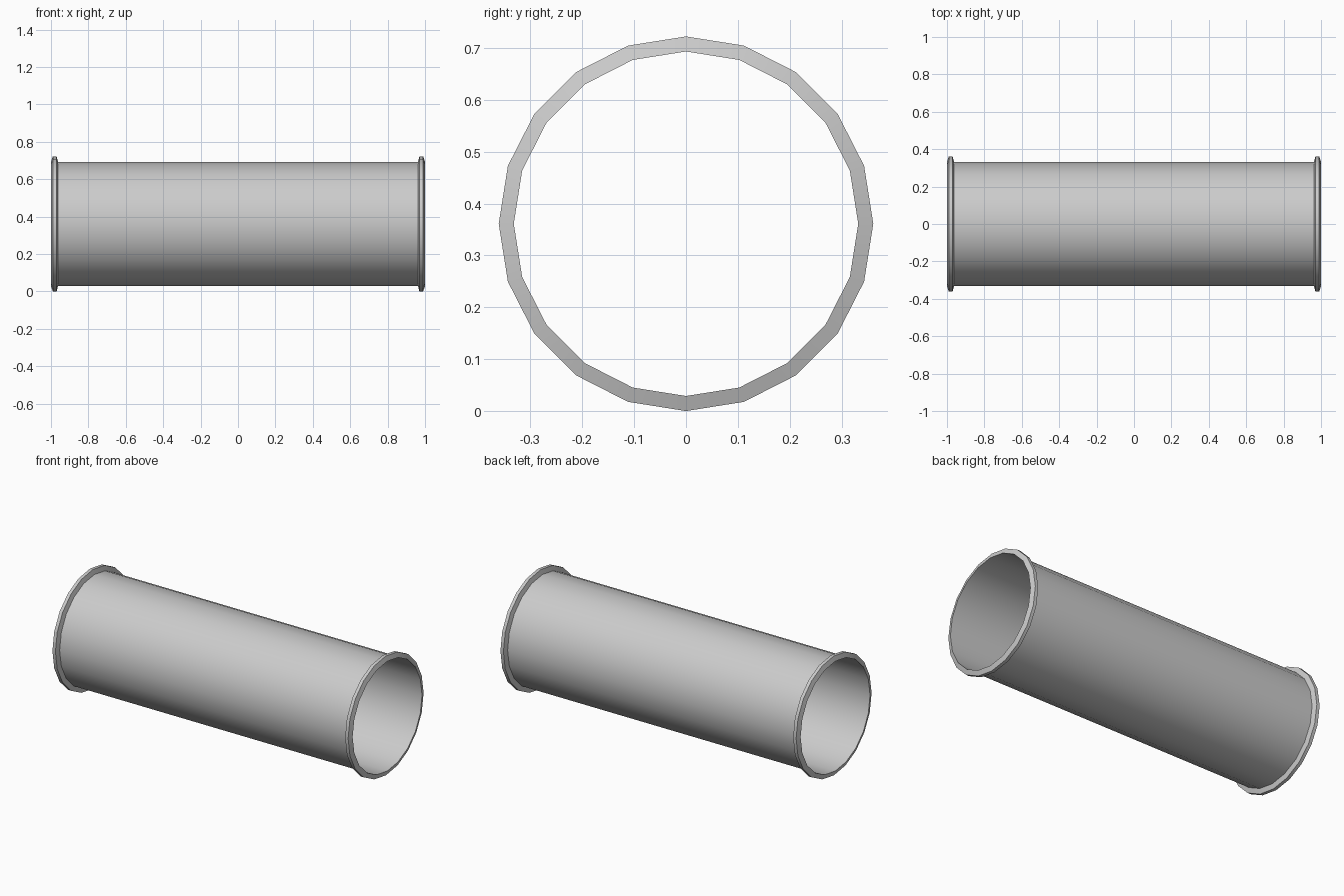
import bpy, math

if "Cube" in bpy.data.objects:
    bpy.data.objects.remove(bpy.data.objects["Cube"])

SIDES = 20
CENTRE_Z = 0.361
PIPE_R, RIM_R = 0.332, 0.361


def lathe(name, profile):
    """Revolve an open (x, radius) profile around the x axis."""
    verts, faces = [], []
    for x, r in profile:
        for i in range(SIDES):
            a = math.tau * i / SIDES
            verts.append((x, r * math.sin(a), CENTRE_Z + r * math.cos(a)))
    for row in range(len(profile) - 1):
        for i in range(SIDES):
            j = (i + 1) % SIDES
            a, b = row * SIDES, (row + 1) * SIDES
            faces.append((a + j, a + i, b + i, b + j))
    mesh = bpy.data.meshes.new(name)
    mesh.from_pydata(verts, [], faces)
    obj = bpy.data.objects.new(name, mesh)
    bpy.context.collection.objects.link(obj)
    bpy.ops.object.select_all(action='DESELECT')
    obj.select_set(True)
    bpy.context.view_layer.objects.active = obj
    bpy.ops.object.shade_smooth_by_angle(angle=math.radians(30))
    return obj


# Thin open pipe wall
lathe("pipe", [(-1, PIPE_R), (1, PIPE_R)])

# Raised rims with sloping sides at both ends
rim = [(0.962, PIPE_R), (0.97, RIM_R), (0.99, RIM_R), (1.0, PIPE_R)]
lathe("right_rim", rim)
lathe("left_rim", [(-x, r) for x, r in reversed(rim)])
